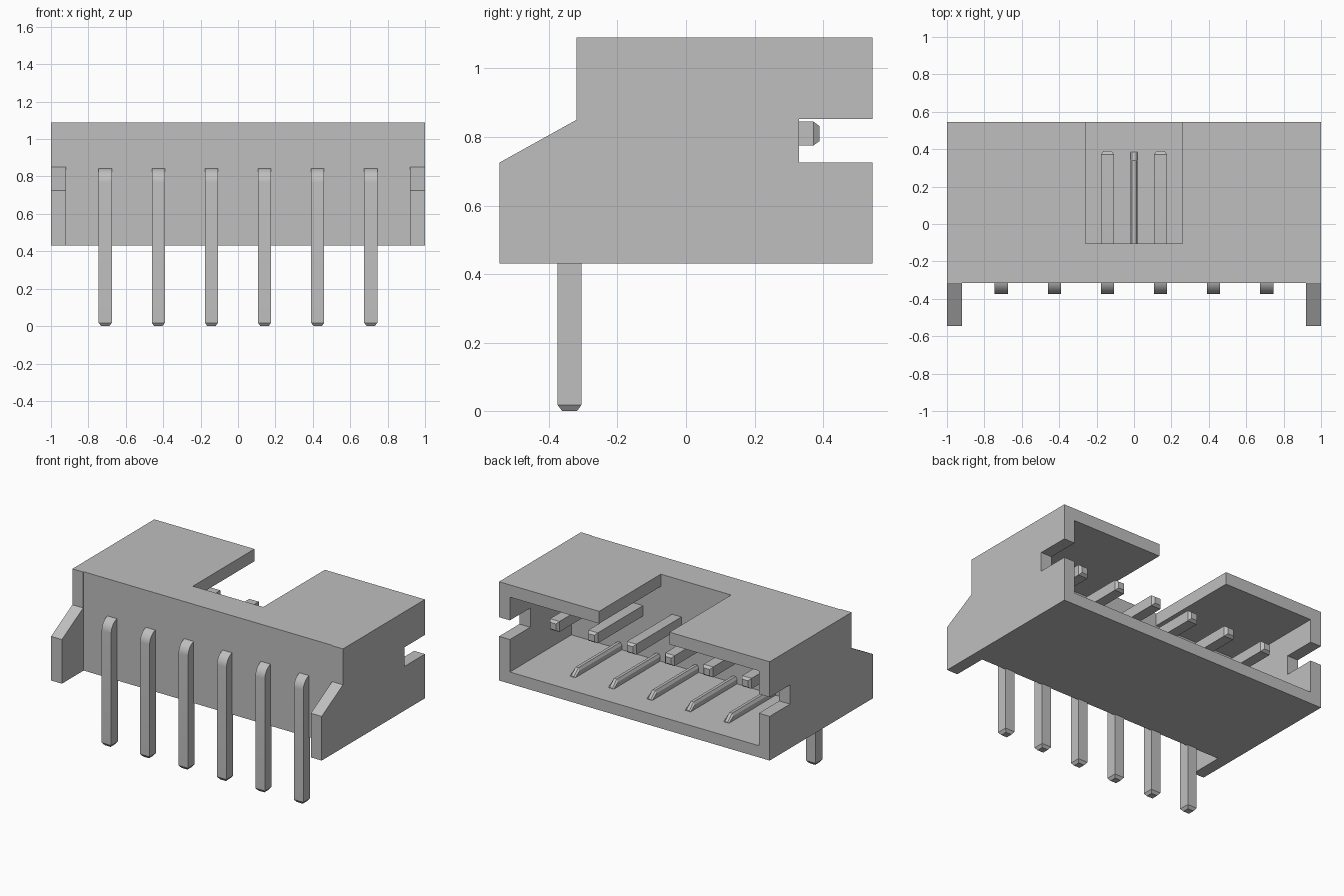
import bpy, bmesh, math
from mathutils import Vector

cube = bpy.data.objects.get("Cube")
if cube:
    bpy.data.objects.remove(cube, do_unlink=True)

grey = bpy.data.materials.new("light grey")
grey.use_nodes = True
COLOUR = (0.52, 0.52, 0.52, 1)
grey.diffuse_color = COLOUR
grey.node_tree.nodes["Principled BSDF"].inputs["Base Color"].default_value = COLOUR


def finish(name, bm):
    bmesh.ops.recalc_face_normals(bm, faces=bm.faces)
    mesh = bpy.data.meshes.new(name)
    bm.to_mesh(mesh)
    bm.free()
    mesh.materials.append(grey)
    obj = bpy.data.objects.new(name, mesh)
    bpy.context.collection.objects.link(obj)
    return obj


def loft(name, rings):
    """Skin a list of equal-length rings and cap both ends."""
    bm = bmesh.new()
    loops = [[bm.verts.new(p) for p in ring] for ring in rings]
    n = len(loops[0])
    for a, b in zip(loops, loops[1:]):
        for i in range(n):
            j = (i + 1) % n
            bm.faces.new((a[i], a[j], b[j], b[i]))
    bm.faces.new(loops[0])
    bm.faces.new(loops[-1])
    return finish(name, bm)


def prism(name, profile, x0, x1):
    return loft(name, [[(x, y, z) for y, z in profile] for x in (x0, x1)])


def cut_box(target, x, y0, y1, z0, z1):
    cutter = prism("cutter", [(y0, z0), (y1, z0), (y1, z1), (y0, z1)], -x, x)
    cutter.hide_render = True
    mod = target.modifiers.new("cut", 'BOOLEAN')
    mod.operation, mod.solver, mod.object = 'DIFFERENCE', 'EXACT', cutter
    bpy.context.view_layer.objects.active = target
    bpy.ops.object.modifier_apply(modifier=mod.name)
    bpy.data.objects.remove(cutter, do_unlink=True)


# Housing: side outline with ears and side notches, then hollowed
outline = [(-0.545, 0.43), (0.545, 0.43), (0.545, 0.725), (0.33, 0.725),
           (0.33, 0.853), (0.545, 0.853), (0.545, 1.09), (-0.32, 1.09),
           (-0.32, 0.85), (-0.545, 0.725)]
housing = prism("housing", outline, -1, 1)
cut_box(housing, 0.92, -0.7, -0.315, 0.3, 1.2)     # gap between the ears
cut_box(housing, 0.92, -0.105, 0.7, 0.508, 1.008)  # plug cavity
cut_box(housing, 0.26, -0.105, 0.7, 0.8, 1.2)      # slot in the top wall

# Bent contact pins: square section swept round a right angle
HALF, BEND = 0.035, 0.045
PIN_Y, PIN_Z = -0.34, 0.81


def pin_ring(x, y, z, angle, scale=1):
    side = Vector((HALF * scale, 0, 0))
    up = Vector((0, -math.cos(angle), math.sin(angle))) * HALF * scale
    c = Vector((x, y, z))
    return [c - side - up, c + side - up, c + side + up, c - side + up]


for k in range(6):
    x = (k - 2.5) * 0.284
    rings = [pin_ring(x, PIN_Y, 0, 0, 0.62), pin_ring(x, PIN_Y, 0.018, 0)]
    for s in range(9):
        a = s / 8 * math.pi / 2
        rings.append(pin_ring(x, PIN_Y + BEND * (1 - math.cos(a)),
                              PIN_Z - BEND * (1 - math.sin(a)), a))
    rings += [pin_ring(x, 0.372, PIN_Z, math.pi / 2),
              pin_ring(x, 0.39, PIN_Z, math.pi / 2, 0.62)]
    pin = loft(f"contact_pin_{k + 1}", rings)
    bpy.ops.object.select_all(action='DESELECT')
    pin.select_set(True)
    bpy.context.view_layer.objects.active = pin
    bpy.ops.object.shade_smooth_by_angle(angle=math.radians(25))

# Guide ribs on the cavity floor: chamfered section with a sloped nose
FLOOR = 0.5


def rib_ring(x, y, height):
    return [(x - 0.02, y, FLOOR), (x + 0.02, y, FLOOR),
            (x + 0.02, y, FLOOR + height * 0.7), (x + 0.01, y, FLOOR + height),
            (x - 0.01, y, FLOOR + height), (x - 0.02, y, FLOOR + height * 0.7)]


for k in range(5):
    x = (k - 2) * 0.284
    loft(f"guide_rib_{k + 1}", [rib_ring(x, -0.12, 0.055), rib_ring(x, 0.34, 0.055),
                                rib_ring(x, 0.385, 0.012)])
